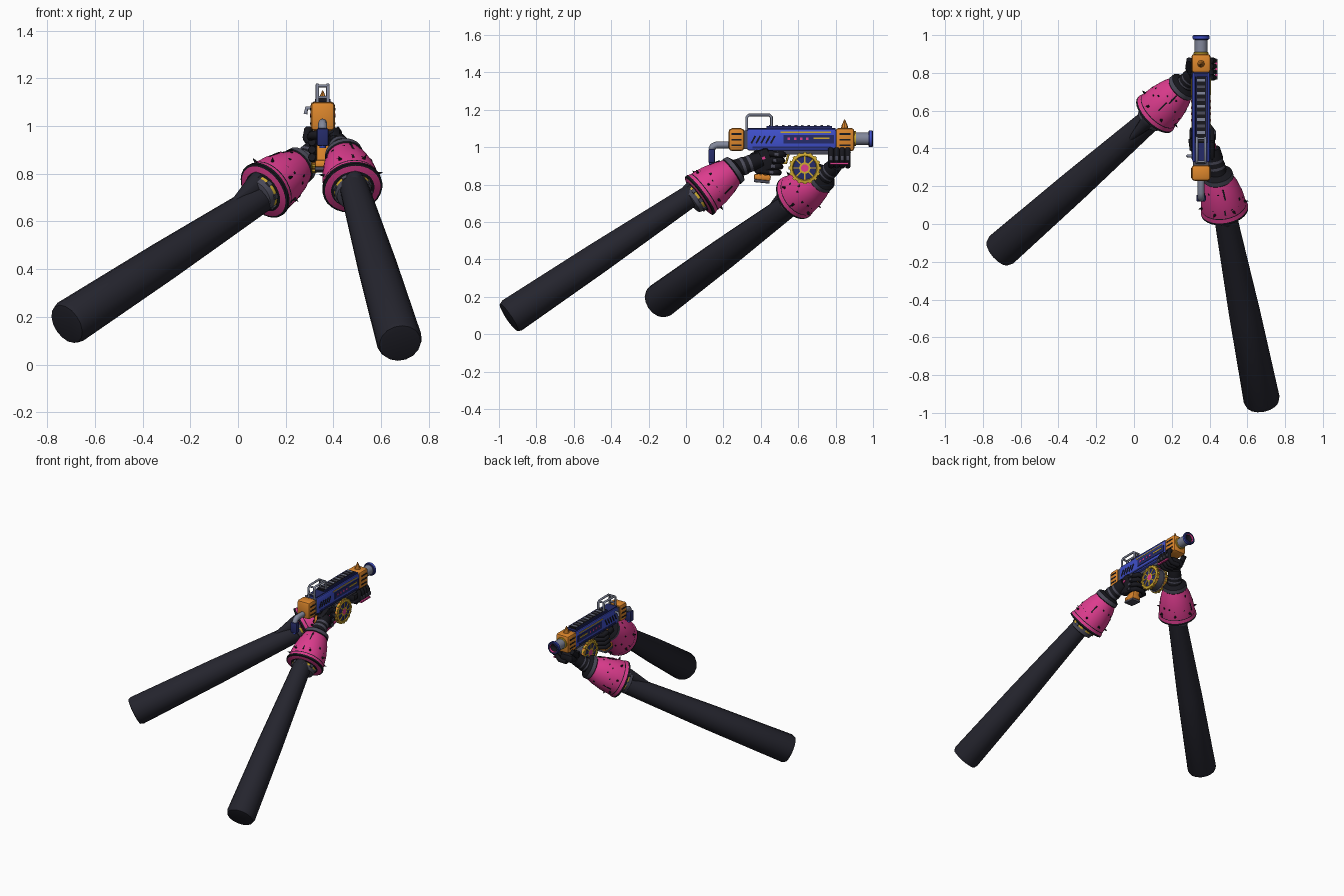
import bpy, bmesh, math, random
from mathutils import Vector, Matrix

if "Cube" in bpy.data.objects:
    bpy.data.objects.remove(bpy.data.objects["Cube"])
random.seed(4)
GX = 0.355  # centre plane of the blaster


def material(name, rgb):
    m = bpy.data.materials.new(name)
    m.use_nodes = True
    m.diffuse_color = (*rgb, 1)
    bsdf = m.node_tree.nodes["Principled BSDF"]
    bsdf.inputs["Base Color"].default_value = (*rgb, 1)
    bsdf.inputs["Roughness"].default_value = 0.7
    return m


SLEEVE = material("sleeve charcoal", (0.018, 0.018, 0.027))
BLACK = material("glove black", (0.009, 0.009, 0.013))
PINK = material("hot pink", (0.72, 0.045, 0.27))
GREY = material("steel grey", (0.22, 0.24, 0.32))
DARK = material("dark grey", (0.07, 0.07, 0.1))
ORANGE = material("orange", (0.72, 0.24, 0.025))
YELLOW = material("gold yellow", (0.62, 0.4, 0.03))
BLUE = material("bright blue", (0.05, 0.08, 0.6))
NAVY = material("navy", (0.018, 0.024, 0.14))


def frame(origin, axis):
    """Matrix whose z runs along the axis and whose y points upward."""
    z = Vector(axis).normalized()
    up = Vector((0, 0, 1)) if abs(z.z) < 0.95 else Vector((0, 1, 0))
    x = up.cross(z).normalized()
    m = Matrix((x, z.cross(x), z)).transposed().to_4x4()
    return Matrix.Translation(origin) @ m


def finish(name, bm, mats, matrix=Matrix(), smooth=True):
    bmesh.ops.recalc_face_normals(bm, faces=bm.faces)
    me = bpy.data.meshes.new(name)
    bm.to_mesh(me)
    bm.free()
    for m in mats:
        me.materials.append(m)
    ob = bpy.data.objects.new(name, me)
    bpy.context.collection.objects.link(ob)
    ob.matrix_world = matrix
    if smooth:
        bpy.ops.object.select_all(action='DESELECT')
        ob.select_set(True)
        bpy.context.view_layer.objects.active = ob
        bpy.ops.object.shade_smooth_by_angle(angle=math.radians(35))
    return ob


def lathe(name, matrix, profile, sides=24):
    """Revolve (distance, radius, material) points; material fills the band after each point."""
    bm = bmesh.new()
    mats = list(dict.fromkeys(p[2] for p in profile))
    rings = [[bm.verts.new((r * math.cos(a), r * math.sin(a), d))
              for a in (2 * math.pi * i / sides for i in range(sides))] for d, r, _ in profile]
    for k in range(len(rings) - 1):
        for i in range(sides):
            j = (i + 1) % sides
            f = bm.faces.new((rings[k][i], rings[k][j], rings[k + 1][j], rings[k + 1][i]))
            f.material_index = mats.index(profile[k][2])
    bm.faces.new(rings[0]).material_index = mats.index(profile[0][2])
    bm.faces.new(rings[-1]).material_index = mats.index(profile[-1][2])
    return finish(name, bm, mats, matrix)


def box(name, centre, size, mat, bevel=0.0, matrix=Matrix(), tilt=0.0):
    bm = bmesh.new()
    bmesh.ops.create_cube(bm, size=1, matrix=Matrix.Diagonal((*size, 1)))
    if bevel:
        bmesh.ops.bevel(bm, geom=bm.edges[:], offset=bevel, segments=2, affect='EDGES', profile=0.5)
    place = Matrix.Translation(centre) @ Matrix.Rotation(tilt, 4, 'X')
    return finish(name, bm, [mat], matrix @ place, bool(bevel))


def tube(name, points, radius, mat, cyclic=False):
    cu = bpy.data.curves.new(name, 'CURVE')
    cu.dimensions = '3D'
    cu.bevel_depth, cu.bevel_resolution, cu.use_fill_caps = radius, 2, True
    sp = cu.splines.new('POLY')
    sp.points.add(len(points) - 1)
    for p, q in zip(sp.points, points):
        p.co = (*q, 1)
    sp.use_cyclic_u = cyclic
    cu.materials.append(mat)
    ob = bpy.data.objects.new(name, cu)
    bpy.context.collection.objects.link(ob)


# Sleeves, flared cuffs and wrists
def arm(side, end, top, rim, cuff_top, hand):
    end, top, rim, cuff_top, hand = map(Vector, (end, top, rim, cuff_top, hand))
    length = (top - end).length
    lathe(side + "_sleeve", frame(end, top - end),
          [(0, 0.07, SLEEVE), (0.004, 0.088, SLEEVE), (0.025, 0.096, SLEEVE),
           (length * 0.5, 0.083, SLEEVE), (length + 0.04, 0.06, SLEEVE)], 16)
    m = frame(rim, cuff_top - rim)
    lathe(side + "_cuff", m,
          [(-0.055, 0.06, DARK), (-0.05, 0.073, DARK), (-0.025, 0.078, YELLOW), (-0.012, 0.08, BLACK),
           (-0.008, 0.092, PINK), (-0.004, 0.118, BLACK), (0, 0.127, BLACK), (0.012, 0.127, PINK),
           (0.03, 0.12, BLACK), (0.035, 0.12, PINK), (0.1, 0.113, PINK), (0.17, 0.096, PINK),
           (0.215, 0.078, BLACK), (0.22, 0.082, DARK), (0.245, 0.079, BLACK), (0.255, 0.06, BLACK),
           (0.26, 0.05, BLACK)], 28)
    # Pointed gusset lying along the upper side of the sleeve
    gusset = lathe(side + "_sleeve_gusset", m @ Matrix.Translation((0, 0.04, -0.2)),
                   [(0, 0.01, SLEEVE), (0.16, 0.05, SLEEVE), (0.19, 0.055, DARK), (0.2, 0.05, DARK)], 12)
    gusset.scale.x = 0.8
    # Buckles around the collar
    for k in range(8):
        turn = m @ Matrix.Rotation(k * math.pi / 4 + 0.2, 4, 'Z')
        box(side + "_collar_buckle", (0, 0.08, -0.019), (0.022, 0.008, 0.02), DARK, matrix=turn)
    # Spots, slashes and little spikes on the cuff
    for k in range(22):
        d = random.uniform(0.05, 0.19)
        r = 0.119 - 0.009 * d / 0.1 if d < 0.1 else 0.113 - (d - 0.1) * 0.27
        turn = m @ Matrix.Rotation(k * 2.4, 4, 'Z')
        slash = k % 7 == 0
        size = (0.008, 0.006, 0.06) if slash else (0.01, 0.005, random.uniform(0.006, 0.014))
        box(side + "_cuff_mark", (0, r, d), size, BLACK, matrix=turn, tilt=0.2)
    for k in range(7):
        turn = m @ Matrix.Rotation(k * 0.9 + 0.4, 4, 'Z')
        spike = turn @ Matrix.Translation((0, 0.112, 0.06)) @ Matrix.Rotation(-math.pi / 2, 4, 'X')
        lathe(side + "_cuff_spike", spike, [(0, 0.009, BLACK), (0.026, 0.001, BLACK)], 6)
    # Ribbed wrist
    start = m @ Vector((0, 0, 0.24))
    n = (hand - start).length
    lathe(side + "_wrist", frame(start, hand - start),
          [(n * t, r, c) for t, r, c in [(0, 0.052, BLACK), (0.25, 0.048, DARK), (0.35, 0.05, BLACK),
                                         (0.5, 0.044, DARK), (0.6, 0.046, BLACK), (1, 0.04, BLACK)]], 16)


arm("rear", (0.68, -0.95, 0.087), (0.49, 0.01, 0.73), (0.48, 0.07, 0.74), (0.44, 0.28, 0.895), (0.415, 0.4, 0.935))
arm("fore", (-0.72, -0.152, 0.168), (0.1, 0.565, 0.7), (0.11, 0.58, 0.728), (0.27, 0.74, 0.845), (0.32, 0.8, 0.905))

# Rear hand holding the pistol grip
box("rear_palm", (0.405, 0.405, 0.925), (0.05, 0.11, 0.12), BLACK, 0.018, tilt=0.35)
for i in range(4):
    z, y = 0.97 - 0.032 * i, 0.015 * (1.5 - i) * 0.6
    tube("rear_finger", [(0.41, 0.41 + y, z), (0.413, 0.48 + y, z - 0.01), (0.395, 0.505 + y, z - 0.01),
                         (0.345, 0.51 + y, z - 0.01), (0.31, 0.485 + y, z - 0.01), (0.31, 0.44 + y, z - 0.005)],
         0.0165, BLACK)
    box("rear_knuckle", (0.428, 0.47 + y, z - 0.008), (0.012, 0.022, 0.02), DARK, 0.003)
tube("rear_thumb", [(0.4, 0.38, 0.97), (0.35, 0.375, 0.965), (0.31, 0.4, 0.96), (0.305, 0.45, 0.955)], 0.018, BLACK)
box("rear_glove_trim", (0.43, 0.4, 0.935), (0.008, 0.05, 0.014), PINK, tilt=0.4)

# Front hand cradling the fore end
box("fore_palm", (0.345, 0.815, 0.925), (0.1, 0.11, 0.06), BLACK, 0.02)
for i in range(4):
    y = 0.775 + 0.03 * i
    tube("fore_finger", [(0.34, y, 0.9), (0.395, y, 0.9), (0.423, y, 0.93), (0.422, y, 0.97), (0.408, y, 0.99)],
         0.0155, BLACK)
    box("fore_knuckle", (0.438, y, 0.94), (0.01, 0.02, 0.026), DARK, 0.003)
tube("fore_thumb", [(0.31, 0.79, 0.92), (0.288, 0.83, 0.95), (0.295, 0.87, 0.985)], 0.018, BLACK)
box("fore_glove_trim", (0.435, 0.82, 0.912), (0.012, 0.1, 0.01), PINK)

# Blaster body, end blocks and rail
box("body", (GX, 0.565, 1.04), (0.094, 0.48, 0.118), BLUE, 0.014)
box("body_top_cover", (GX, 0.565, 1.098), (0.075, 0.47, 0.01), NAVY)
box("under_rail", (GX, 0.62, 0.975), (0.06, 0.36, 0.03), DARK, 0.006)
box("front_block", (GX, 0.85, 1.04), (0.102, 0.1, 0.124), ORANGE, 0.016)
box("rear_block", (GX, 0.27, 1.04), (0.102, 0.084, 0.122), ORANGE, 0.018)
box("rear_collar", (GX, 0.319, 1.04), (0.085, 0.02, 0.1), DARK)
box("top_rail", (GX, 0.605, 1.106), (0.05, 0.35, 0.016), BLACK)
for i in range(10):
    box("rail_rung", (GX, 0.45 + 0.0345 * i, 1.113), (0.044, 0.014, 0.008), GREY if i % 2 else DARK)
for s in (-1, 1):
    box("rail_edge", (GX + s * 0.03, 0.605, 1.106), (0.006, 0.35, 0.014), NAVY)
    x = GX + s * 0.047
    box("side_panel", (x, 0.655, 1.043), (0.008, 0.27, 0.046), NAVY)
    box("side_stripe", (x, 0.64, 1.079), (0.006, 0.27, 0.007), YELLOW)
    box("panel_slot", (x + s * 0.004, 0.725, 1.048), (0.004, 0.085, 0.009), YELLOW)
    box("lower_stripe", (x, 0.565, 0.998), (0.005, 0.42, 0.012), NAVY)
    for i in range(4):
        box("panel_light", (x + s * 0.004, 0.55 + 0.033 * i, 1.045), (0.004, 0.013, 0.013), PINK)
    for i in range(5):
        box("slanted_vent", (x, 0.36 + 0.026 * i, 1.04), (0.006, 0.009, 0.045), BLACK, tilt=-0.5)
    for i in range(3):
        z = 1.01 + 0.03 * i
        box("rear_slot", (GX + s * 0.051, 0.27, z), (0.004, 0.055, 0.009), BLACK)
        box("front_slot", (GX + s * 0.051, 0.85, z), (0.004, 0.06, 0.009), BLACK)
tube("charging_handle", [(0.32, 0.36, 1.075), (0.288, 0.36, 1.075), (0.283, 0.36, 1.05)], 0.008, GREY)

# Front sight, barrel and muzzle
lathe("front_sight", frame((GX, 0.848, 1.098), (0, 0, 1)), [(0, 0.02, ORANGE), (0.015, 0.017, ORANGE), (0.05, 0.002, ORANGE)], 8)
lathe("barrel", frame((GX, 0.89, 1.045), (0, 1, 0)),
      [(0, 0.04, YELLOW), (0.018, 0.04, YELLOW), (0.02, 0.034, GREY), (0.085, 0.034, NAVY), (0.087, 0.042, NAVY),
       (0.093, 0.045, BLUE), (0.105, 0.045, NAVY), (0.11, 0.04, NAVY), (0.11, 0.03, PINK),
       (0.1, 0.026, BLACK), (0.09, 0.01, BLACK)])

# Carry handle of two hoops joined by bars
for s in (-1, 1):
    x = GX + s * 0.022
    tube("carry_handle", [(x, 0.325, 1.09), (x, 0.325, 1.16), (x, 0.338, 1.172), (x, 0.445, 1.172),
                          (x, 0.457, 1.16), (x, 0.457, 1.09)], 0.0075, GREY)
for y, z in ((0.33, 1.168), (0.452, 1.168), (0.325, 1.12)):
    tube("handle_crossbar", [(GX - 0.022, y, z), (GX + 0.022, y, z)], 0.0065, GREY)

# Bent stock with padded end
tube("stock_tube", [(GX, 0.24, 1.012), (GX, 0.165, 1.012), (GX, 0.145, 1.004), (GX, 0.137, 0.985)], 0.019, GREY)
box("stock_pad", (GX, 0.137, 0.953), (0.05, 0.036, 0.075), NAVY, 0.008)
tube("stock_foot", [(GX, 0.137, 0.93), (GX, 0.137, 0.908)], 0.014, BLUE)

# Pistol grip and trigger guard
box("pistol_grip", (GX, 0.425, 0.905), (0.054, 0.07, 0.17), ORANGE, 0.012, tilt=-0.2)
box("grip_flare", (GX, 0.408, 0.838), (0.064, 0.09, 0.03), ORANGE, 0.008, tilt=-0.1)
box("grip_base", (GX, 0.405, 0.817), (0.066, 0.085, 0.016), DARK, 0.004, tilt=-0.1)
tube("trigger_guard", [(GX, 0.47, 0.97), (GX, 0.48, 0.915), (GX, 0.535, 0.915), (GX, 0.55, 0.97)], 0.007, YELLOW)

# Drum magazine with spoked faces and toothed rim
hub = Vector((GX, 0.635, 0.888))
drum = frame(hub - Vector((0.045, 0, 0)), (1, 0, 0))
half = [(0, 0.015, PINK), (0, 0.02, YELLOW), (0, 0.03, NAVY), (0.003, 0.062, YELLOW),
        (-0.003, 0.066, YELLOW), (0, 0.08, ORANGE)]
lathe("drum", drum, half + [(0.02, 0.08, DARK), (0.022, 0.072, DARK), (0.068, 0.072, ORANGE), (0.07, 0.08, ORANGE),
                            (0.09, 0.08, YELLOW), (0.093, 0.066, YELLOW), (0.087, 0.062, NAVY),
                            (0.09, 0.03, YELLOW), (0.09, 0.02, PINK), (0.09, 0.015, PINK)], 32)
for k in range(16):
    turn = drum @ Matrix.Rotation(k * math.pi / 8, 4, 'Z')
    for d in (0.01, 0.08):
        box("drum_tooth", (0, 0.081, d), (0.016, 0.01, 0.018), YELLOW, matrix=turn)
    if k % 2 == 0:
        for d in (0, 0.09):
            box("drum_spoke", (0, 0.045, d), (0.007, 0.038, 0.005), YELLOW, matrix=turn)
box("drum_mount", (GX, 0.635, 0.965), (0.05, 0.08, 0.03), PINK, 0.006)
